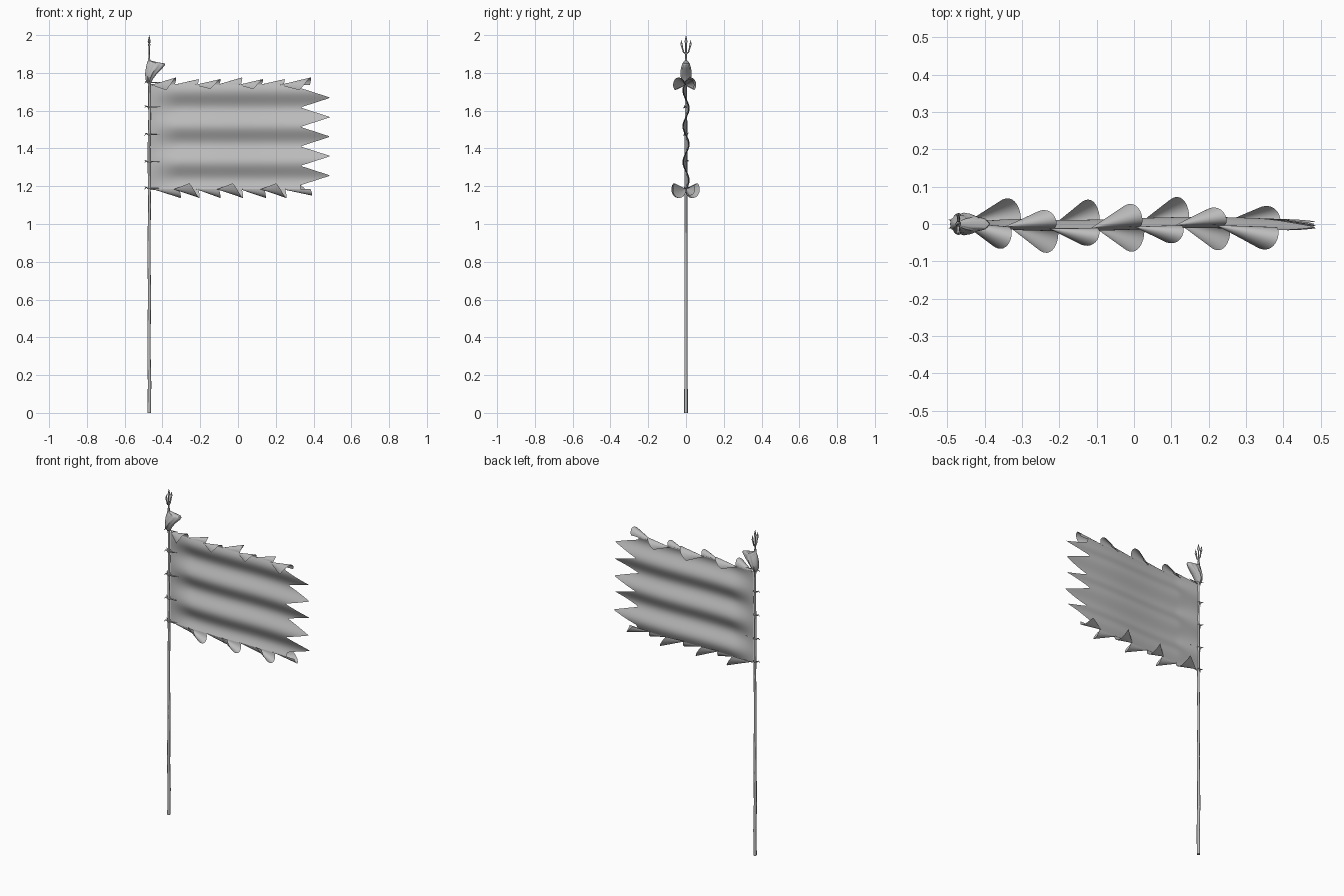
import bpy, bmesh, math
from mathutils import Vector

cube = bpy.data.objects.get("Cube")
if cube:
    bpy.data.objects.remove(cube)

mat = bpy.data.materials.new("plain grey")
mat.use_nodes = True
grey = (0.5, 0.5, 0.5, 1)
mat.diffuse_color = grey
mat.node_tree.nodes["Principled BSDF"].inputs["Base Color"].default_value = grey

POLE_X = -0.47
TOP, BOTTOM = 1.74, 1.18


def finish(name, verts, faces, angle=50):
    mesh = bpy.data.meshes.new(name)
    mesh.from_pydata(verts, [], faces)
    bm = bmesh.new()
    bm.from_mesh(mesh)
    bmesh.ops.remove_doubles(bm, verts=bm.verts, dist=0.0001)
    bmesh.ops.recalc_face_normals(bm, faces=bm.faces)
    bm.to_mesh(mesh)
    bm.free()
    obj = bpy.data.objects.new(name, mesh)
    bpy.context.collection.objects.link(obj)
    mesh.materials.append(mat)
    bpy.ops.object.select_all(action='DESELECT')
    obj.select_set(True)
    bpy.context.view_layer.objects.active = obj
    bpy.ops.object.shade_smooth_by_angle(angle=math.radians(angle))
    return obj


def sheet(name, rows, cols, point):
    """Surface from a function of two parameters running 0 to 1."""
    verts = [point(i / rows, j / cols) for i in range(rows + 1) for j in range(cols + 1)]
    w = cols + 1
    faces = [(i * w + j, i * w + j + 1, (i + 1) * w + j + 1, (i + 1) * w + j)
             for i in range(rows) for j in range(cols)]
    return finish(name, verts, faces)


def tube(name, path, sides=8):
    """Round bar through (x, y, z, radius) points."""
    verts, faces = [], []
    pts = [Vector(p[:3]) for p in path]
    for k, p in enumerate(pts):
        d = (pts[min(k + 1, len(pts) - 1)] - pts[max(k - 1, 0)]).normalized()
        side = d.cross(Vector((1, 0, 0) if abs(d.x) < 0.8 else (0, 0, 1))).normalized()
        up = d.cross(side)
        for s in range(sides):
            a = math.tau * s / sides
            verts.append(p + (side * math.cos(a) + up * math.sin(a)) * path[k][3])
    for k in range(len(pts) - 1):
        for s in range(sides):
            t = (s + 1) % sides
            faces.append((k * sides + s, k * sides + t, (k + 1) * sides + t, (k + 1) * sides + s))
    faces += [tuple(range(sides)), tuple(range((len(pts) - 1) * sides, len(pts) * sides))]
    return finish(name, verts, faces)


# Slightly crooked wooden pole
tube("pole", [(POLE_X + 0.002 * math.sin(k * 2), 0, 1.88 * k / 12, 0.0095 - 0.0035 * k / 12)
              for k in range(13)])

# Three-pronged spear head, spread across y
tube("spear_centre", [(POLE_X, 0, 1.86, 0.006), (POLE_X, 0, 1.9, 0.004),
                      (POLE_X, 0, 1.955, 0.004), (POLE_X, 0, 1.965, 0.008), (POLE_X, 0, 2.0, 0.0005)])
for side, label in ((1, "back"), (-1, "front")):
    tube("spear_prong_" + label, [(POLE_X, 0, 1.9, 0.004), (POLE_X, side * 0.013, 1.91, 0.004),
                                  (POLE_X, side * 0.02, 1.935, 0.004), (POLE_X, side * 0.024, 1.95, 0.006),
                                  (POLE_X, side * 0.025, 1.975, 0.0005)])

# Ribbed shell-like wrap below the spear head: z, left x, right x, half depth
shell = [(1.745, -0.478, -0.462, 0.01), (1.765, -0.49, -0.452, 0.024), (1.795, -0.492, -0.43, 0.028),
         (1.825, -0.488, -0.4, 0.025), (1.842, -0.485, -0.386, 0.02), (1.85, -0.482, -0.388, 0.018),
         (1.857, -0.48, -0.43, 0.013), (1.866, -0.476, -0.464, 0.006)]


def shell_point(u, v):
    z, x0, x1, depth = shell[round(u * (len(shell) - 1))]
    a = math.tau * v
    rib = 1 + 0.1 * math.cos(a * 9)
    return ((x0 + x1) / 2 + (x1 - x0) / 2 * math.cos(a) * (0.95 + 0.05 * rib),
            depth * math.sin(a) * rib, z)


sheet("shell_wrap", len(shell) - 1, 36, shell_point)


# Flag cloth with level folds and five torn points at the fly end
def fold(x, z):
    grow = min(1, max(0, (x - POLE_X) / 0.15))
    return -0.015 * grow * math.sin(math.tau * (z - 1.47) / 0.19) + 0.004 * math.sin(x * 9)


def fly_edge(z):
    t = (z - 1.205) / 0.103
    return 0.33 + 0.16 * (1 - abs(2 * (t % 1) - 1)) if 0 <= t <= 5 else 0.33


def flag_point(u, v):
    z = BOTTOM + (TOP - BOTTOM) * u
    x = -0.462 + (fly_edge(z) + 0.462) * v
    return (x, fold(x, z), z)


sheet("flag_cloth", 112, 40, flag_point)


# Rolled tatters along the upper and lower hems
def tatter(name, x0, length, edge, direction, side, radius):
    def point(u, v):
        r = radius * u
        a = v * 3.9
        x = x0 + length * u * (1 - 0.3 * v * v) + 0.012 * u * math.sin(a)
        base = fold(x, edge)
        return (x, base + side * r * 0.85 * (1 - math.cos(a)),
                edge - direction * 0.004 + direction * r * math.sin(a) * 1.1)
    sheet(name, 8, 14, point)


upper = [(-0.46, 0.125), (-0.345, 0.13), (-0.23, 0.13), (-0.115, 0.13),
         (0.0, 0.125), (0.11, 0.13), (0.22, 0.16)]
lower = [(-0.45, 0.14), (-0.34, 0.13), (-0.22, 0.12), (-0.11, 0.13),
         (0.01, 0.13), (0.12, 0.13), (0.235, 0.15)]
for k, (x0, length) in enumerate(upper):
    side = 1 if k % 2 else -1
    tatter(f"upper_tatter_{k + 1}", x0, length, TOP, 1, side, 0.028 + 0.008 * (k % 3 == 0))
for k, (x0, length) in enumerate(lower):
    side = -1 if k % 2 else 1
    tatter(f"lower_tatter_{k + 1}", x0, length, BOTTOM, -1, side, 0.03 if k == 6 else 0.042)

# Cord ties holding the cloth to the pole, with loose ends
for n, z in enumerate((1.19, 1.33, 1.475, 1.62, 1.75)):
    ring = [(POLE_X + 0.01 * math.cos(a), 0.01 * math.sin(a), z + 0.003 * math.sin(a), 0.003)
            for a in (math.tau * k / 12 for k in range(13))]
    tube(f"tie_{n + 1}", ring, 6)
    tube(f"tie_strap_{n + 1}", [(POLE_X, -0.008, z, 0.003), (-0.43, -0.005, z, 0.003),
                                (-0.405, 0, z + 0.002, 0.0005)], 6)
    for side in (-1, 1):
        tube(f"tie_end_{n + 1}_{'front' if side < 0 else 'back'}",
             [(POLE_X - 0.008, 0, z, 0.003), (POLE_X - 0.016, side * 0.008, z + 0.004, 0.003),
              (POLE_X - 0.026, side * 0.012, z + side * 0.008, 0.0005)], 6)
